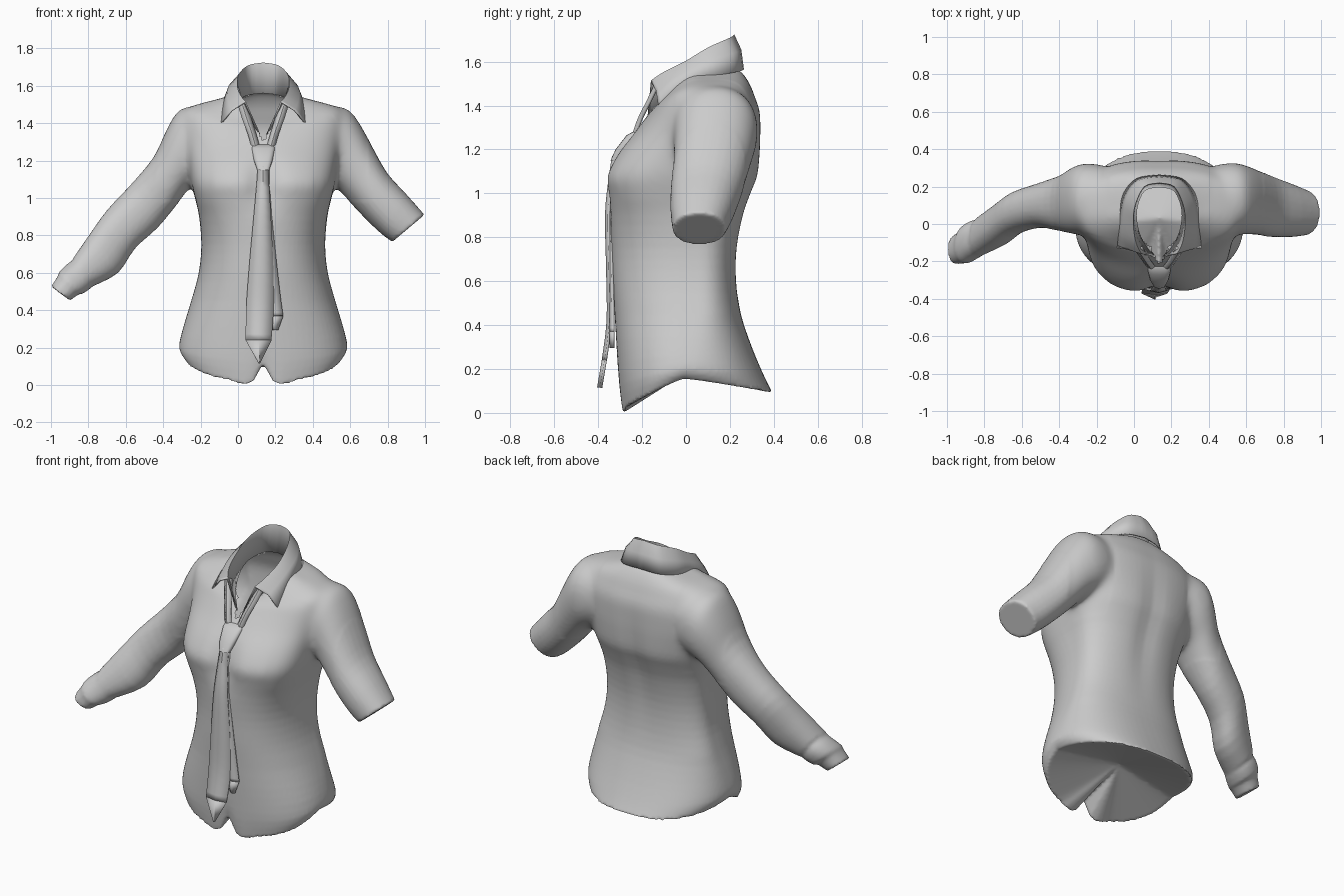
import bpy, bmesh, math
from mathutils import Vector

if "Cube" in bpy.data.objects:
    bpy.data.objects.remove(bpy.data.objects["Cube"])

CX = 0.135  # centre line of the torso
fabric = bpy.data.materials.new("grey_fabric")
fabric.diffuse_color = (0.6, 0.6, 0.6, 1)
fabric.use_nodes = True
fabric.node_tree.nodes["Principled BSDF"].inputs["Base Color"].default_value = fabric.diffuse_color


def smooth_rows(rows, n):
    """Catmull-Rom refinement of a list of number tuples."""
    out = []
    for i in range(len(rows) - 1):
        p = [Vector(rows[max(0, min(len(rows) - 1, i + k))]) for k in (-1, 0, 1, 2)]
        for j in range(n):
            t = j / n
            out.append(0.5 * (2 * p[1] + (p[2] - p[0]) * t
                              + (2 * p[0] - 5 * p[1] + 4 * p[2] - p[3]) * t * t
                              + (3 * p[1] - p[0] - 3 * p[2] + p[3]) * t ** 3))
    return out + [Vector(rows[-1])]


def make(name, rows, closed=True, cap_first=None, cap_last=None, angle=50, thick=0):
    """Skin rows of points; caps are fans to a given point."""
    m = len(rows[0])
    verts = [tuple(v) for r in rows for v in r]
    faces = [(i * m + j, i * m + (j + 1) % m, (i + 1) * m + (j + 1) % m, (i + 1) * m + j)
             for i in range(len(rows) - 1) for j in range(m if closed else m - 1)]
    for cap, start, flip in ((cap_first, 0, True), (cap_last, (len(rows) - 1) * m, False)):
        if cap is not None:
            verts.append(tuple(cap))
            k = len(verts) - 1
            for j in range(m):
                a, b = start + j, start + (j + 1) % m
                faces.append((b, a, k) if flip else (a, b, k))
    me = bpy.data.meshes.new(name)
    me.from_pydata(verts, [], faces)
    me.materials.append(fabric)
    ob = bpy.data.objects.new(name, me)
    bpy.context.collection.objects.link(ob)
    bpy.context.view_layer.objects.active = ob
    ob.select_set(True)
    if thick:
        mod = ob.modifiers.new("thickness", "SOLIDIFY")
        mod.thickness, mod.offset = thick, 0
    bpy.ops.object.shade_smooth_by_angle(angle=math.radians(angle))
    ob.select_set(False)
    return ob


def power(v, e):
    return math.copysign(abs(v) ** e, v)


def bell(v, w):
    return math.exp(-(v / w) ** 2)


# Torso rings: z front, z side, z back, half width, y front, y back
TORSO = [
    (0.015, 0.155, 0.09, 0.42, -0.29, 0.395),
    (0.13, 0.20, 0.17, 0.45, -0.305, 0.355),
    (0.28, 0.30, 0.30, 0.43, -0.315, 0.30),
    (0.45, 0.45, 0.45, 0.385, -0.325, 0.25),
    (0.60, 0.60, 0.60, 0.345, -0.335, 0.23),
    (0.75, 0.75, 0.75, 0.331, -0.34, 0.235),
    (0.90, 0.90, 0.90, 0.343, -0.35, 0.265),
    (1.00, 1.00, 1.00, 0.365, -0.362, 0.30),
    (1.08, 1.08, 1.08, 0.385, -0.37, 0.33),
    (1.18, 1.18, 1.18, 0.40, -0.318, 0.34),
    (1.28, 1.28, 1.28, 0.42, -0.235, 0.342),
    (1.35, 1.38, 1.37, 0.435, -0.18, 0.338),
    (1.385, 1.46, 1.44, 0.425, -0.152, 0.315),
    (1.395, 1.495, 1.50, 0.37, -0.14, 0.29),
    (1.40, 1.53, 1.55, 0.235, -0.13, 0.255),
    (1.38, 1.56, 1.57, 0.14, -0.14, 0.22),
]


def torso_ring(row, n=72):
    zf, zs, zb, hw, yf, yb = row
    pts = []
    # fuller chest and squarer upper back
    front_e = 0.85 - 0.38 * bell(zs - 1.05, 0.2)
    back_e = 0.85 - 0.27 * bell(zs - 1.28, 0.22)
    y0 = 0.06 - 0.07 * max(0, 1 - max(0, zs - 0.155) / 0.3)
    for i in range(n):
        a = 2 * math.pi * i / n
        c, s = math.cos(a), math.sin(a)
        x = hw * power(c, 0.85)
        y = y0 + (abs(s) ** back_e * (yb - y0) if s > 0 else abs(s) ** front_e * (yf - y0))
        z = zs + ((zb if s > 0 else zf) - zs) * abs(s) ** (1.0 if zs < 0.25 else 1.6)
        if s < 0:
            # valley between the two sides of the chest
            y += 0.05 * bell(x, 0.08) * bell(z - 1.08, 0.13)
            # notch at the bottom of the front opening
            low = max(0, 1 - z / 0.22)
            z += low * (0.11 * bell(x, 0.045) - 0.035 * bell(abs(x) - 0.085, 0.06))
        elif z > 0.5:
            # shallow hollow along the spine
            y -= 0.015 * bell(x, 0.07) * bell(z - 1.0, 0.3)
        pts.append((CX + x, y, max(z, 0)))
    return pts


shirt = make("shirt_body", [torso_ring(r) for r in smooth_rows(TORSO, 3)],
             cap_first=(CX, 0.03, 0.2), cap_last=(CX, 0.04, 1.36))


def sleeve(name, rows, inset, n=28):
    """Rows: top x, top z, bottom x, bottom z, y front, y back."""
    rings = []
    for ux, uz, lx, lz, yf, yb in smooth_rows(rows, 3):
        c = Vector(((ux + lx) / 2, (yf + yb) / 2, (uz + lz) / 2))
        up = Vector((ux - lx, 0, uz - lz)) / 2
        side = Vector((0, (yb - yf) / 2, 0))
        sign = 1 if name.startswith("long") else -1
        rings.append([c + up * power(math.sin(t), 0.9) + side * power(math.cos(t), 0.9) * sign
                      for t in (2 * math.pi * k / n for k in range(n))])
    # softly closed ends
    first = sum(rings[0], Vector()) / n
    end = sum(rings[-1], Vector()) / n
    rings.append([end + (p - end) * 0.9 for p in rings[-1]])
    prev = sum(rings[-4], Vector()) / n
    return make(name, rings, cap_first=first, cap_last=end + (prev - end).normalized() * inset)


long_sleeve = sleeve("long_sleeve", [
    (-0.14, 1.49, -0.06, 1.18, -0.02, 0.27),
    (-0.20, 1.49, -0.11, 1.14, -0.05, 0.31),
    (-0.31, 1.475, -0.20, 1.09, -0.06, 0.325),
    (-0.38, 1.37, -0.26, 1.05, -0.055, 0.305),
    (-0.45, 1.22, -0.33, 0.96, -0.04, 0.26),
    (-0.565, 1.08, -0.43, 0.84, -0.02, 0.22),
    (-0.70, 0.935, -0.55, 0.73, -0.05, 0.175),
    (-0.79, 0.81, -0.64, 0.60, -0.115, 0.11),
    (-0.88, 0.68, -0.77, 0.53, -0.17, 0.035)], 0.0)
# Cuff with a narrower band at the wrist
cuff = sleeve("long_sleeve_cuff", [
    (-0.865, 0.68, -0.765, 0.545, -0.165, 0.025),
    (-0.915, 0.645, -0.79, 0.515, -0.185, 0.02),
    (-0.955, 0.605, -0.835, 0.485, -0.21, -0.005),
    (-0.965, 0.58, -0.85, 0.485, -0.21, -0.03),
    (-1.0, 0.525, -0.90, 0.45, -0.215, -0.06)], 0.02)
short_sleeve = sleeve("short_sleeve", [
    (0.41, 1.49, 0.33, 1.18, -0.02, 0.27),
    (0.47, 1.49, 0.38, 1.14, -0.05, 0.31),
    (0.58, 1.48, 0.47, 1.09, -0.06, 0.328),
    (0.65, 1.40, 0.53, 1.05, -0.055, 0.315),
    (0.725, 1.26, 0.60, 0.975, -0.06, 0.285),
    (0.80, 1.13, 0.69, 0.88, -0.07, 0.25),
    (0.90, 1.02, 0.77, 0.805, -0.07, 0.215),
    (0.997, 0.91, 0.825, 0.765, -0.06, 0.18)], 0.0)

# Merge body and sleeves into one cloth surface
for ob in (long_sleeve, cuff, short_sleeve, shirt):
    ob.select_set(True)
bpy.context.view_layer.objects.active = shirt
bpy.ops.object.join()
mod = shirt.modifiers.new("merge", "REMESH")
mod.mode, mod.voxel_size = "VOXEL", 0.011
bpy.ops.object.modifier_apply(modifier="merge")

# Soften the shoulder seams and chest, then open the neck
bm = bmesh.new()
bm.from_mesh(shirt.data)
seam = [v for v in bm.verts if v.co.z > 0.98 and 0.27 < abs(v.co.x - CX) < 0.56]
chest = [v for v in bm.verts if 0.9 < v.co.z < 1.45 and v.co.y < -0.05 and abs(v.co.x - CX) < 0.4]
for group, count in ((seam, 25), (chest, 10), (bm.verts[:], 1)):
    for _ in range(count):
        bmesh.ops.smooth_vert(bm, verts=group, factor=0.5,
                              use_axis_x=True, use_axis_y=True, use_axis_z=True)


def in_neck(p):
    x = p.x - CX
    hole = (x / 0.13) ** 2 + ((p.y - 0.04) / 0.172) ** 2 < 1 and p.z > 1.25
    return hole or (p.y < 0 and p.z > 1.3 and abs(x) < (p.z - 1.3) * 0.45)


bmesh.ops.delete(bm, geom=[f for f in bm.faces if in_neck(f.calc_center_median())], context="FACES")
bm.to_mesh(shirt.data)
bm.free()
shirt.data.materials.clear()
shirt.data.materials.append(fabric)
bpy.ops.object.shade_smooth_by_angle(angle=math.radians(50))
shirt.select_set(False)

# Collar, from the back to one front end: stand foot, fold line, outer edge
FOOT = [(0, 0.20, 1.56), (0.08, 0.18, 1.55), (0.12, 0.09, 1.53),
        (0.12, 0, 1.49), (0.09, -0.09, 1.42), (0.02, -0.175, 1.34)]
FOLD = [(0, 0.22, 1.72), (0.08, 0.20, 1.705), (0.13, 0.10, 1.66),
        (0.14, 0, 1.60), (0.125, -0.10, 1.55), (0.095, -0.16, 1.51)]
EDGE = [(0, 0.26, 1.565), (0.12, 0.24, 1.555), (0.19, 0.16, 1.54),
        (0.215, 0.05, 1.515), (0.225, -0.05, 1.46), (0.222, -0.125, 1.402)]


def mirrored(path):
    half = smooth_rows(path, 4)
    both = [Vector((-p.x, p.y, p.z)) for p in reversed(half[1:])] + half
    return [p + Vector((CX, 0, 0)) for p in both]


foot, fold, edge = map(mirrored, (FOOT, FOLD, EDGE))
bulge = [(a + b) / 2 + Vector(((a.x - CX) * 0.08, 0.008, 0.012)) for a, b in zip(fold, edge)]
make("collar", [foot, fold, bulge, edge], closed=False, angle=60, thick=0.008)


def ribbon(name, rows, ridge=0.012, steps=4):
    """Rows: left x, right x, y, z; a thick strip with a raised middle."""
    rows = smooth_rows(rows, steps) if steps else [Vector(r) for r in rows]
    make(name, [[(l, y + ridge / 2, z), ((l + r) / 2, y - ridge / 2, z), (r, y + ridge / 2, z)]
                for l, r, y, z in rows], closed=False, angle=40, thick=0.012)


# Tie: front blade, back blade, knot and the two bands under the collar
ribbon("tie_front_blade", [
    (0.108, 0.16, -0.325, 1.17), (0.10, 0.165, -0.342, 1.06), (0.085, 0.175, -0.357, 0.9),
    (0.062, 0.187, -0.352, 0.65), (0.045, 0.19, -0.35, 0.42), (0.042, 0.178, -0.372, 0.24)])
ribbon("tie_front_tip", [(0.042, 0.178, -0.372, 0.24), (0.112, 0.116, -0.393, 0.115)], steps=0)
ribbon("tie_back_blade", [
    (0.12, 0.165, -0.318, 1.15), (0.11, 0.175, -0.342, 0.95), (0.12, 0.20, -0.342, 0.7),
    (0.14, 0.225, -0.338, 0.48), (0.155, 0.24, -0.337, 0.37)])
ribbon("tie_back_tip", [(0.155, 0.24, -0.337, 0.37), (0.185, 0.213, -0.337, 0.295)], steps=0)

knot = [(0.056, 0.018, -0.215, 1.285), (0.062, 0.034, -0.237, 1.265),
        (0.05, 0.036, -0.285, 1.20), (0.032, 0.024, -0.32, 1.15)]
make("tie_knot", [[(CX + w * power(math.cos(t), 0.6), y + d * power(math.sin(t), 0.8), z)
                   for t in (-2 * math.pi * k / 20 for k in range(20))] for w, d, y, z in knot],
     cap_first=(CX, -0.215, 1.285), cap_last=(CX, -0.32, 1.15))
for side, label in ((-1, "left"), (1, "right")):
    band = [(0.02, 0.06, -0.233, 1.27), (0.04, 0.08, -0.208, 1.34),
            (0.065, 0.11, -0.168, 1.42), (0.09, 0.135, -0.13, 1.50)]
    ribbon("tie_band_" + label, [(CX + side * a, CX + side * b, y, z) for a, b, y, z in band])
